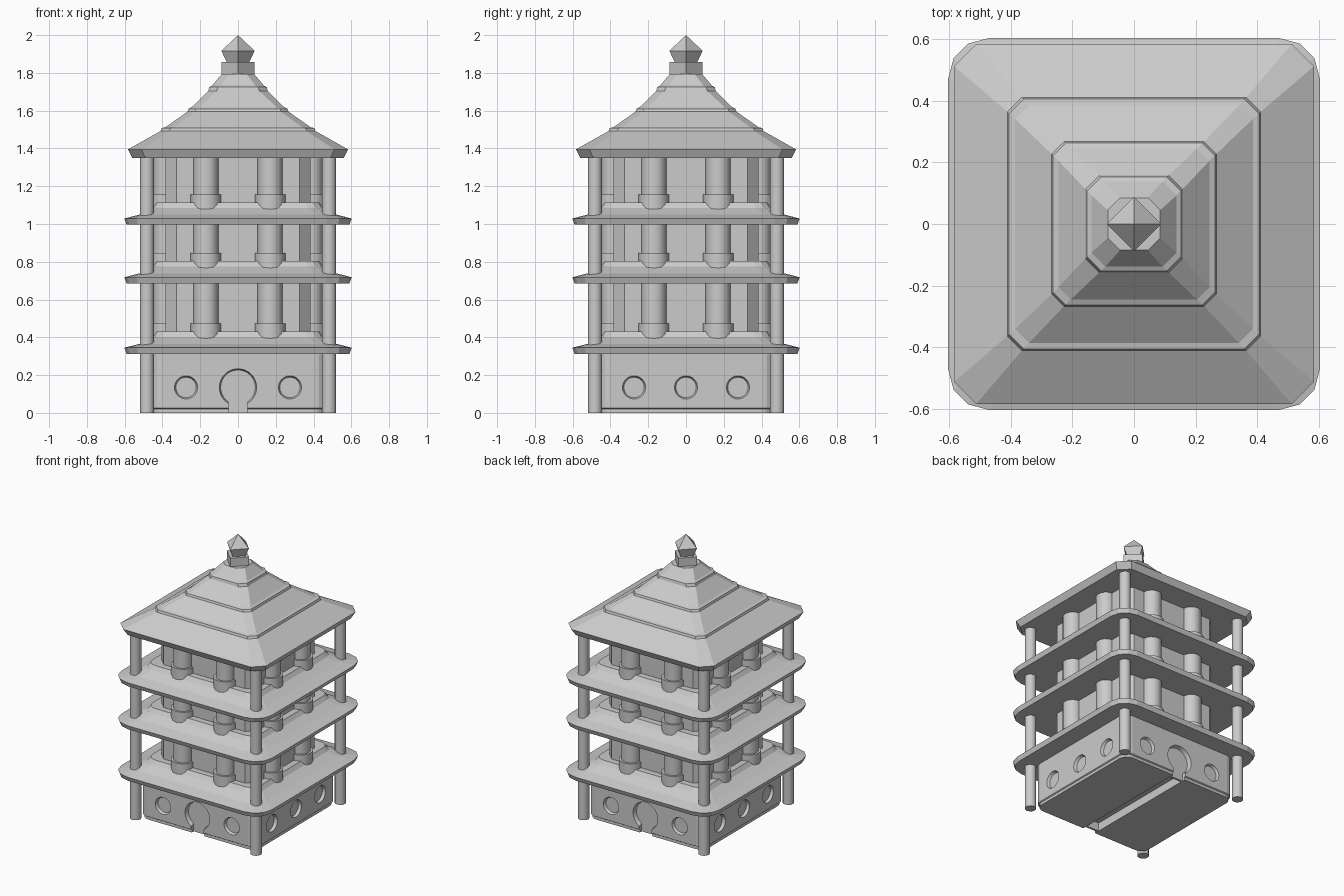
import bpy, bmesh, math
from mathutils import Matrix, Vector

if "Cube" in bpy.data.objects:
    bpy.data.objects.remove(bpy.data.objects["Cube"])

stone = bpy.data.materials.new("grey stone")
stone.use_nodes = True
GREY = (0.6, 0.6, 0.6, 1)
stone.diffuse_color = GREY
stone.node_tree.nodes["Principled BSDF"].inputs["Base Color"].default_value = GREY


def finish(name, bm, smooth=False):
    bmesh.ops.recalc_face_normals(bm, faces=bm.faces)
    mesh = bpy.data.meshes.new(name)
    bm.to_mesh(mesh)
    bm.free()
    mesh.materials.append(stone)
    ob = bpy.data.objects.new(name, mesh)
    bpy.context.collection.objects.link(ob)
    bpy.ops.object.select_all(action='DESELECT')
    bpy.context.view_layer.objects.active = ob
    ob.select_set(True)
    if smooth:
        bpy.ops.object.shade_smooth_by_angle(angle=math.radians(35))
    return ob


def ring(half, cut, z, steps, arc):
    """Square outline with cut or rounded corners."""
    pts = []
    for q in range(4):
        for s in range(steps + 1):
            a = math.pi / 2 * s / steps
            p = Vector((half - cut + cut * math.cos(a), half - cut + cut * math.sin(a), z))
            pts.append(Matrix.Rotation(q * math.pi / 2, 3, 'Z') @ p)
    return pts


def loft(name, sections, steps=1):
    """Stack of square outlines (half width, corner cut, height)."""
    bm = bmesh.new()
    loops = [[bm.verts.new(p) for p in ring(h, c, z, steps, True)] for h, c, z in sections]
    for a, b in zip(loops, loops[1:]):
        for i in range(len(a)):
            j = (i + 1) % len(a)
            bm.faces.new((a[i], a[j], b[j], b[i]))
    bm.faces.new(loops[0][::-1])
    bm.faces.new(loops[-1])
    return finish(name, bm)


def cylinder(name, x, y, z0, z1, r0, r1=None, sides=16, smooth=True):
    bm = bmesh.new()
    bmesh.ops.create_cone(bm, cap_ends=True, segments=sides, radius1=r0,
                          radius2=r0 if r1 is None else r1, depth=z1 - z0,
                          matrix=Matrix.Translation((x, y, (z0 + z1) / 2)))
    return finish(name, bm, smooth)


def carve(target, cutter):
    mod = target.modifiers.new("carve", 'BOOLEAN')
    mod.operation = 'DIFFERENCE'
    mod.solver = 'EXACT'
    mod.object = cutter
    bpy.context.view_layer.objects.active = target
    bpy.ops.object.modifier_apply(modifier=mod.name)
    bpy.data.objects.remove(cutter)


def round_cutter(side, offset, r_in, r_out, depth, z=0.135):
    bm = bmesh.new()
    # cone axis runs outward from the wall
    m = (Matrix.Rotation(side * math.pi / 2, 4, 'Z')
         @ Matrix.Translation((offset, -WALL + depth / 2 - 0.005, z))
         @ Matrix.Rotation(math.pi / 2, 4, 'X'))
    bmesh.ops.create_cone(bm, cap_ends=True, segments=32, radius1=r_in, radius2=r_out,
                          depth=depth + 0.01, matrix=m)
    return finish("round_cutter", bm)


def box_cutter(size, centre):
    bm = bmesh.new()
    bmesh.ops.create_cube(bm, size=1, matrix=Matrix.Translation(centre) @ Matrix.Diagonal((*size, 1)))
    return finish("box_cutter", bm)


# Ground floor with round windows, keyhole doors and a floor channel
WALL = 0.465
base = loft("ground_floor", [(WALL - 0.008, 0.06, 0), (WALL - 0.008, 0.06, 0.02),
                             (WALL, 0.06, 0.025), (WALL, 0.06, 0.33)], 4)
for side in range(4):
    door = side % 2 == 0
    for x in ((-0.275, 0.275) if door else (-0.275, 0, 0.275)):
        carve(base, round_cutter(side, x, 0.054, 0.065, 0.02))
    if door:
        carve(base, round_cutter(side, 0, 0.092, 0.101, 0.03))
        y = -WALL if side == 0 else WALL
        carve(base, box_cutter((0.1, 0.06, 0.18), (0, y, 0.04)))
carve(base, box_cutter((0.1, 0.84, 0.12), (0, 0, 0)))

# Corner posts
for sx in (-1, 1):
    for sy in (-1, 1):
        cylinder("corner_post", sx * 0.482, sy * 0.482, 0, 1.37, 0.038, sides=12)

# Upper storeys: balcony slab, core and colonnade
LEVELS = (0.313, 0.686, 0.997)
for z, top in zip(LEVELS, LEVELS[1:] + (1.36,)):
    loft("balcony", [(0.59, 0.12, z), (0.602, 0.13, z + 0.032), (0.52, 0.1, z + 0.053),
                     (0.45, 0.08, z + 0.088), (0.43, 0.07, z + 0.117)], 3)
    loft("storey_core", [(0.385, 0.06, z + 0.1), (0.385, 0.06, top + 0.01)])
    for side in range(4):
        for x in (-0.17, 0.17):
            p = Matrix.Rotation(side * math.pi / 2, 3, 'Z') @ Vector((x, -0.383, 0))
            cylinder("column", p.x, p.y, z + 0.08, top + 0.01, 0.066)
            cylinder("column_collar", p.x, p.y, z + 0.06, z + 0.16, 0.081)

# Tiered roof
loft("roof", [(0.56, 0.07, 1.35), (0.583, 0.072, 1.395), (0.41, 0.047, 1.492),
              (0.405, 0.047, 1.508), (0.385, 0.045, 1.512), (0.267, 0.04, 1.595),
              (0.262, 0.04, 1.61), (0.245, 0.04, 1.618), (0.157, 0.045, 1.705),
              (0.152, 0.045, 1.725), (0.138, 0.045, 1.732), (0.085, 0.04, 1.795)])

# Finial: neck block and pointed gem
cylinder("finial_neck", 0, 0, 1.78, 1.857, 0.088, sides=4, smooth=False)
cylinder("finial_gem_lower", 0, 0, 1.857, 1.917, 0.06, 0.088, 4, False)
cylinder("finial_gem_upper", 0, 0, 1.917, 2.0, 0.088, 0, 4, False)
